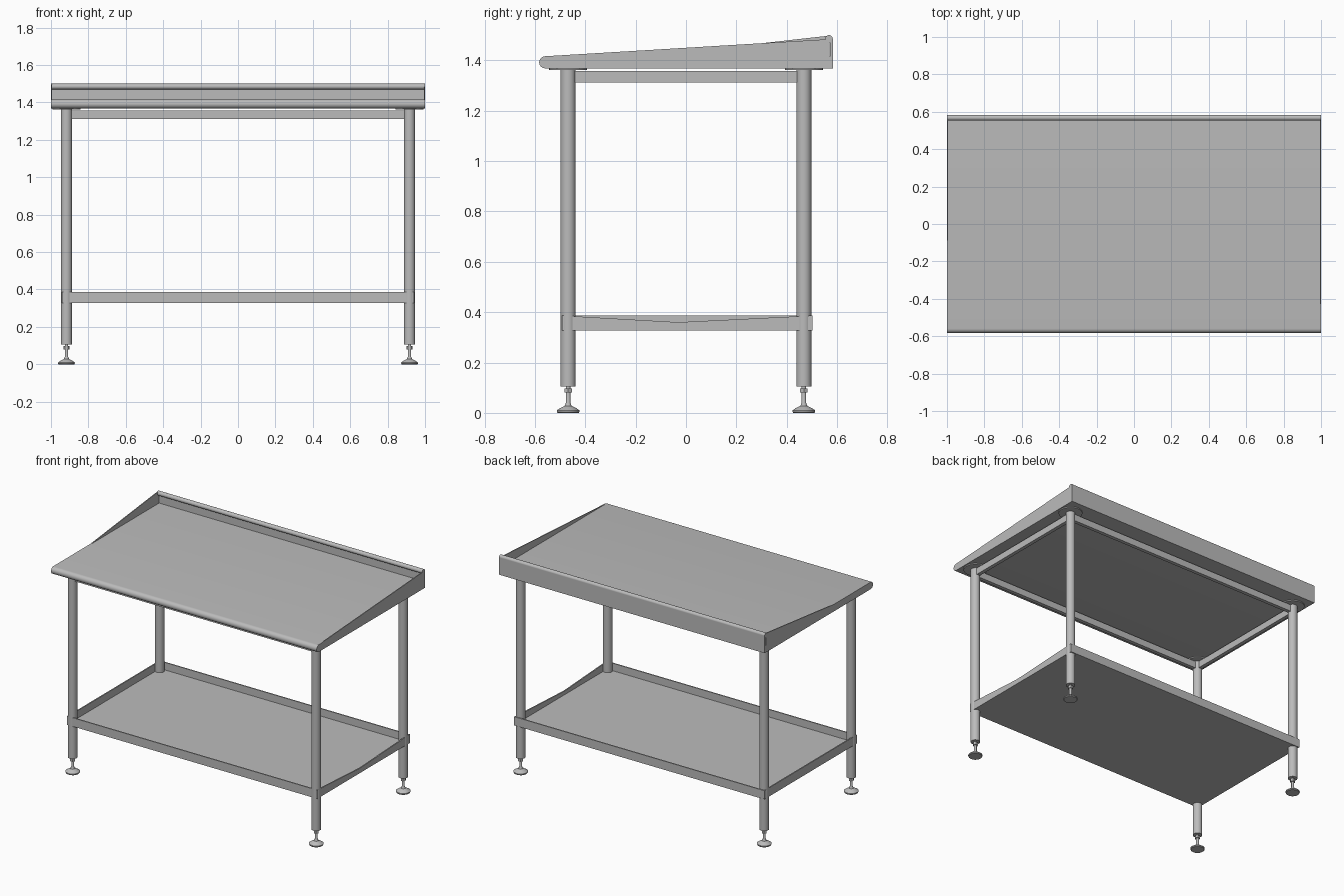
import bpy
import bmesh
from math import cos, sin, pi, radians
from mathutils import Vector

if "Cube" in bpy.data.objects:
    bpy.data.objects.remove(bpy.data.objects["Cube"])

steel = bpy.data.materials.new("brushed grey steel")
steel.use_nodes = True
GREY = (0.5, 0.5, 0.5, 1)
steel.diffuse_color = GREY
steel.node_tree.nodes["Principled BSDF"].inputs["Base Color"].default_value = GREY


def finish(name, bm):
    """Turn a bmesh into a steel object with sharp corners and smooth curves."""
    bmesh.ops.recalc_face_normals(bm, faces=bm.faces)
    mesh = bpy.data.meshes.new(name)
    bm.to_mesh(mesh)
    bm.free()
    mesh.materials.append(steel)
    mesh.shade_smooth()
    mesh.set_sharp_from_angle(angle=radians(35))
    obj = bpy.data.objects.new(name, mesh)
    bpy.context.collection.objects.link(obj)
    return obj


def extrude_x(name, profile, x0, x1):
    """Extrude a (y, z) outline along x."""
    bm = bmesh.new()
    face = bm.faces.new([bm.verts.new((x0, y, z)) for y, z in profile])
    moved = bmesh.ops.extrude_face_region(bm, geom=[face])["geom"]
    verts = [v for v in moved if isinstance(v, bmesh.types.BMVert)]
    bmesh.ops.translate(bm, verts=verts, vec=(x1 - x0, 0, 0))
    return finish(name, bm)


def box(name, x0, x1, y0, y1, z0, z1):
    return extrude_x(name, [(y0, z0), (y1, z0), (y1, z1), (y0, z1)], x0, x1)


def lathe(name, profile, x, y, sides=32):
    """Spin a (radius, z) outline about a vertical axis at x, y."""
    bm = bmesh.new()
    rings = [[bm.verts.new((x + r * cos(2 * pi * i / sides),
                            y + r * sin(2 * pi * i / sides), z))
              for i in range(sides)] for r, z in profile]
    for a, b in zip(rings, rings[1:]):
        for i in range(sides):
            j = (i + 1) % sides
            bm.faces.new((a[i], a[j], b[j], b[i]))
    bm.faces.new(rings[0])
    bm.faces.new(rings[-1])
    return finish(name, bm)


def arc(cy, cz, r, start, end, steps=12):
    angles = [radians(start + (end - start) * i / steps) for i in range(steps + 1)]
    return [(cy + r * cos(a), cz + r * sin(a)) for a in angles]


BACK = 0.583
UNDER, TOP = 1.368, 1.416
LEG_X, LEG_Y, LEG_R = 0.917, 0.468, 0.03

# Worktop with a rounded front nose and an upright at the back
nose_r = (TOP - UNDER) / 2
nose = arc(-BACK + nose_r, UNDER + nose_r, nose_r, 270, 90)
extrude_x("worktop", nose + [(BACK - 0.012, TOP), (BACK - 0.012, 1.485),
                             (BACK, 1.485), (BACK, UNDER)], -1, 1)
extrude_x("upstand_rolled_edge", arc(BACK - 0.015, 1.485, 0.015, 0, 345, 23), -1, 1)

# Tapered end panels of the worktop
extrude_x("left_end_panel", [(-0.56, TOP - 0.01), (-0.56, TOP), (0.57, 1.484),
                             (0.57, TOP - 0.01)], 0.994, 1)
extrude_x("right_end_panel", [(-0.16, TOP - 0.01), (-0.16, TOP), (0.57, 1.498),
                              (0.57, TOP - 0.01)], -1, -0.994)

# Legs, mounting discs and adjustable feet
for sx, side in ((1, "left"), (-1, "right")):
    for sy, end in ((-1, "front"), (1, "back")):
        x, y, tag = sx * LEG_X, sy * LEG_Y, end + "_" + side
        lathe(tag + "_leg", [(LEG_R, 0.105), (LEG_R, 1.362)], x, y)
        lathe(tag + "_mounting_disc", [(0.075, 1.361), (0.075, UNDER)], x, y)
        lathe(tag + "_foot", [(0.042, 0), (0.045, 0.004), (0.045, 0.01), (0.03, 0.02),
                              (0.014, 0.028), (0.009, 0.04), (0.009, 0.11)], x, y)
        lathe(tag + "_foot_nut", [(0.017, 0.08), (0.017, 0.097)], x, y, 6)

# Upper frame rails between the legs
RAIL = 0.0125
for s, end in ((-1, "front"), (1, "back")):
    box(end + "_rail", -LEG_X, LEG_X, s * LEG_Y - RAIL, s * LEG_Y + RAIL, 1.312, 1.358)
for s, side in ((1, "left"), (-1, "right")):
    box(side + "_rail", s * LEG_X - RAIL, s * LEG_X + RAIL, -LEG_Y, LEG_Y, 1.312, 1.358)

# Lower shelf with upturned edges
LOW, RIM = 0.327, 0.386
box("shelf", -0.935, 0.935, -0.485, 0.495, LOW, LOW + 0.008)
box("shelf_front_edge", -0.942, 0.942, -0.493, -0.485, LOW, RIM)
box("shelf_back_edge", -0.942, 0.942, 0.495, 0.503, LOW, RIM)
extrude_x("shelf_left_edge", [(-0.485, LOW), (0.495, LOW), (0.495, RIM),
                              (-0.03, 0.36), (-0.485, RIM)], 0.934, 0.942)
box("shelf_right_edge", -0.942, -0.934, -0.485, 0.495, LOW, RIM)
